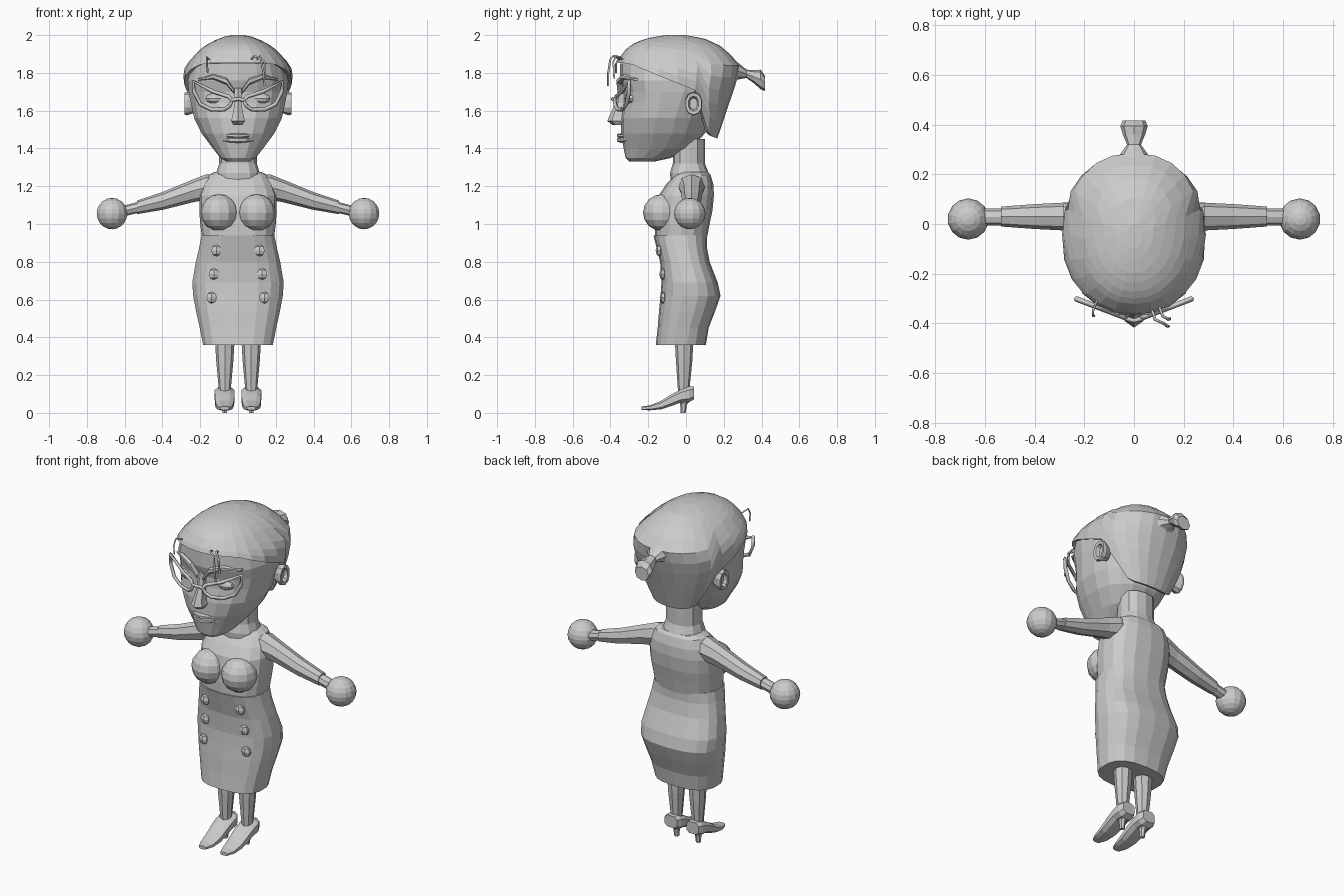
import bpy, bmesh, math
from mathutils import Vector

grey = bpy.data.materials.new("plain_grey")
grey.diffuse_color = (0.6, 0.6, 0.6, 1)


def finish(name, bm, mirror=False):
    bmesh.ops.recalc_face_normals(bm, faces=bm.faces)
    me = bpy.data.meshes.new(name)
    bm.to_mesh(me)
    bm.free()
    me.materials.append(grey)
    ob = bpy.data.objects.new(name, me)
    bpy.context.collection.objects.link(ob)
    if mirror:
        ob.modifiers.new("mirror", "MIRROR").use_mirror_merge = False
    return ob


def spow(v, p):
    return math.copysign(abs(v) ** (2 / p), v)


def ring(c, a, b, plane="xy", n=8, p=2.2, off=0.0):
    """Super-ellipse cross-section round point c."""
    out = []
    for i in range(n):
        t = 2 * math.pi * (i + off) / n
        u, v = a * spow(math.sin(t), p), b * spow(math.cos(t), p)
        d = {"xy": (u, v, 0), "xz": (u, 0, v), "yz": (0, u, v)}[plane]
        out.append(Vector(c) + Vector(d))
    return out


def loft(name, rings, mirror=False, caps=True):
    bm = bmesh.new()
    rows = [[bm.verts.new(v) for v in r] for r in rings]
    n = len(rows[0])
    for r, s in zip(rows, rows[1:]):
        for i in range(n):
            j = (i + 1) % n
            bm.faces.new((r[i], r[j], s[j], s[i]))
    if caps:
        bm.faces.new(rows[0])
        bm.faces.new(rows[-1])
    return finish(name, bm, mirror)


def body(name, table, n=16, p=2.3):
    """Loft of level rings from rows of z, half width, front y, back y."""
    return loft(name, [ring((0, (f + b) / 2, z), w, (b - f) / 2, "xy", n, p)
                       for z, w, f, b in table])


def at(table, z):
    """Interpolate a table at height z."""
    for r, s in zip(table, table[1:]):
        if z <= s[0]:
            k = max(0, (z - r[0]) / (s[0] - r[0]))
            return [x + (y - x) * k for x, y in zip(r, s)]
    return list(table[-1])


def ball(name, c, r, mirror=True, seg=12, rows=8):
    bm = bmesh.new()
    bmesh.ops.create_uvsphere(bm, u_segments=seg, v_segments=rows, radius=1)
    for v in bm.verts:
        v.co = Vector((v.co[i] * r[i] + c[i] for i in range(3)))
    return finish(name, bm, mirror)


def wire(name, pts, r, closed=False, mirror=False):
    cu = bpy.data.curves.new(name, "CURVE")
    cu.dimensions = "3D"
    cu.bevel_depth, cu.bevel_resolution, cu.use_fill_caps = r, 0, True
    sp = cu.splines.new("POLY")
    sp.points.add(len(pts) - 1)
    for q, p in zip(sp.points, pts):
        q.co = (*p, 1)
    sp.use_cyclic_u = closed
    cu.materials.append(grey)
    ob = bpy.data.objects.new(name, cu)
    bpy.context.collection.objects.link(ob)
    if mirror:
        ob.modifiers.new("mirror", "MIRROR").use_mirror_merge = False


# head, neck, bodice and skirt
body("head", [(1.33, .06, -.30, -.17), (1.35, .095, -.32, -.08), (1.40, .135, -.33, .03),
              (1.48, .195, -.345, .10), (1.56, .235, -.345, .13), (1.64, .253, -.33, .16),
              (1.70, .265, -.33, .19), (1.76, .27, -.35, .22), (1.85, .245, -.35, .22)], 18)
body("neck", [(1.22, .12, -.08, .12), (1.27, .115, -.085, .12), (1.32, .10, -.07, .10),
              (1.45, .10, -.07, .10)], 12)
body("bodice", [(.92, .19, -.165, .11), (1.0, .20, -.165, .125), (1.07, .205, -.16, .14),
                (1.15, .205, -.145, .148), (1.21, .185, -.105, .145), (1.26, .155, -.06, .13),
                (1.275, .125, -.04, .115)], 16, 2.5)
skirt = [(.36, .187, -.16, .105), (.45, .205, -.15, .12), (.54, .225, -.143, .155),
         (.62, .24, -.135, .183), (.69, .245, -.13, .168), (.80, .226, -.137, .125),
         (.88, .207, -.157, .11), (.94, .195, -.172, .11)]
body("skirt", skirt, 18, 2.6)
ball("bust", (.098, -.125, 1.06), (.1, .103, .098))

# skirt buttons in two rows, seated on the skirt surface
for x, z in ((.115, .86), (.128, .735), (.14, .61)):
    _, w, f, b = at(skirt, z)
    y = (f + b) / 2 - (b - f) / 2 * (1 - (x / w) ** 2.6) ** (1 / 2.6)
    ball("button", (x, y - .002, z), (.031, .018, .031), True, 6, 4)

# hair cap whose lower edge follows a hairline
hair = [(1.45, .15, -.05, .165), (1.6, .235, -.18, .215), (1.7, .28, -.33, .25),
        (1.78, .29, -.365, .275), (1.83, .282, -.372, .29), (1.87, .252, -.36, .265),
        (1.93, .195, -.315, .20), (1.965, .14, -.26, .15), (1.99, .08, -.18, .07),
        (2.0, .03, -.10, .0)]
line = [(-.38, 1.855), (-.3, 1.85), (-.1, 1.765), (.1, 1.69), (.135, 1.47), (.3, 1.45)]
N, M = 24, 9
cols = []
for i in range(N):
    t = 2 * math.pi * i / N
    s, c = spow(math.sin(t), 2.3), spow(math.cos(t), 2.3)
    z0 = at(line, -.045 + .325 * c)[1]
    col = []
    for k in range(M + 1):
        q = k / M
        z = z0 + (2 - z0) * (1 - (1 - q) ** 1.5)
        _, w, f, b = at(hair, z)
        col.append(Vector((w * s, (f + b) / 2 + (b - f) / 2 * c, z)))
    p = col[0]
    cols.append([Vector((p.x * .85, p.y * .85, p.z + .01))] + col)
loft("hair", [[c[k] for c in cols] for k in range(M + 2)], caps=False)
top = [c[-1] for c in cols]
loft("hair_crown", [top, [Vector((v.x * .3, -.05 + (v.y + .05) * .3, 2.0)) for v in top]])

# tied tail at the back
loft("hair_tail", [ring((0, .22, 1.80), .12, .09, "xz"), ring((0, .275, 1.81), .06, .045, "xz"),
                   ring((0, .32, 1.795), .028, .022, "xz"), ring((0, .36, 1.78), .045, .035, "xz"),
                   ring((0, .395, 1.765), .055, .052, "xz"), ring((0, .417, 1.745), .045, .04, "xz")])

# loose strands over the forehead
wire("strand", [(.07, -.34, 1.87), (.085, -.385, 1.89), (.12, -.40, 1.875), (.135, -.412, 1.80),
                (.14, -.412, 1.73)], .006)
wire("strand", [(.10, -.33, 1.87), (.115, -.37, 1.89), (.14, -.385, 1.86), (.145, -.38, 1.77)], .006)
wire("strand", [(-.15, -.31, 1.87), (-.165, -.35, 1.885), (-.165, -.37, 1.85), (-.16, -.37, 1.80)], .005)

# ears with a hollow
loft("ear", [ring((x, .04, 1.637), a, b, "yz", 10)
             for x, a, b in ((.225, .03, .045), (.268, .046, .062), (.283, .044, .058),
                             (.281, .028, .04), (.262, .02, .03))], True)

# nose, brows, lips, eyes
loft("nose", [ring((0, y, z), a, b, "xy", 6) for z, a, b, y in
              ((1.72, .022, .02, -.335), (1.64, .020, .03, -.345), (1.57, .034, .045, -.362),
               (1.545, .042, .055, -.362), (1.525, .028, .035, -.355))])
loft("brow", [ring(c, .02, r, "yz", 6) for c, r in
              (((.02, -.345, 1.70), .012), ((.06, -.35, 1.755), .018),
               ((.13, -.325, 1.78), .014), ((.21, -.26, 1.765), .006))], True)
for z, h, d in ((1.468, .013, .024), (1.445, .016, .022)):
    loft("lip", [ring((x, y, z), d * k, h * k, "yz", 6) for x, y, k in
                 ((-.09, -.305, .3), (-.045, -.335, .8), (0, -.345, 1), (.045, -.335, .8),
                  (.09, -.305, .3))])
ball("eye", (.12, -.29, 1.665), (.055, .035, .028), True, 10, 6)


# cat-eye glasses
def gy(x):
    return -.382 + .38 * max(0, x - .02)


wire("glasses_frame", [(x, gy(x), z) for x, z in
                       ((.03, 1.655), (.05, 1.675), (.13, 1.70), (.235, 1.755), (.232, 1.70),
                        (.20, 1.635), (.14, 1.605), (.075, 1.605), (.045, 1.625))], .011, True, True)
wire("glasses_bridge", [(-.035, -.38, 1.655), (0, -.39, 1.662), (.035, -.38, 1.655)], .010)

# arms with sleeves, wrists and round hands
loft("sleeve", [ring((x, .03, z), a, b, "yz") for x, z, a, b in
                ((.11, 1.20, .07, .06), (.17, 1.195, .07, .068), (.24, 1.175, .058, .06),
                 (.40, 1.122, .05, .047), (.535, 1.088, .04, .036))], True)
loft("wrist", [ring((x, .028, z), .034, .029, "yz") for x, z in ((.5, 1.095), (.62, 1.065))], True)
ball("hand", (.667, .02, 1.055), (.083, .083, .083), True, 14, 10)

# legs and high-heeled shoes
loft("leg", [ring((.07, y, z), a, b) for z, y, a, b in
             ((.08, -.01, .03, .03), (.14, -.012, .033, .032), (.27, -.01, .045, .043),
              (.40, -.01, .053, .05))], True)
loft("shoe", [ring((.071, y, z), a, b, "xz", 8, 3, .5) for y, z, a, b in
              ((.042, .105, .042, .036), (.015, .098, .055, .044), (-.03, .088, .055, .036),
               (-.08, .066, .054, .032), (-.13, .042, .05, .024), (-.19, .027, .042, .014),
               (-.235, .024, .024, .010))], True)
loft("shoe_heel", [ring((.071, y, z), r, r, "xy", 6) for z, y, r in
                   ((0, -.015, .013), (.045, -.013, .018), (.08, .0, .036))], True)
